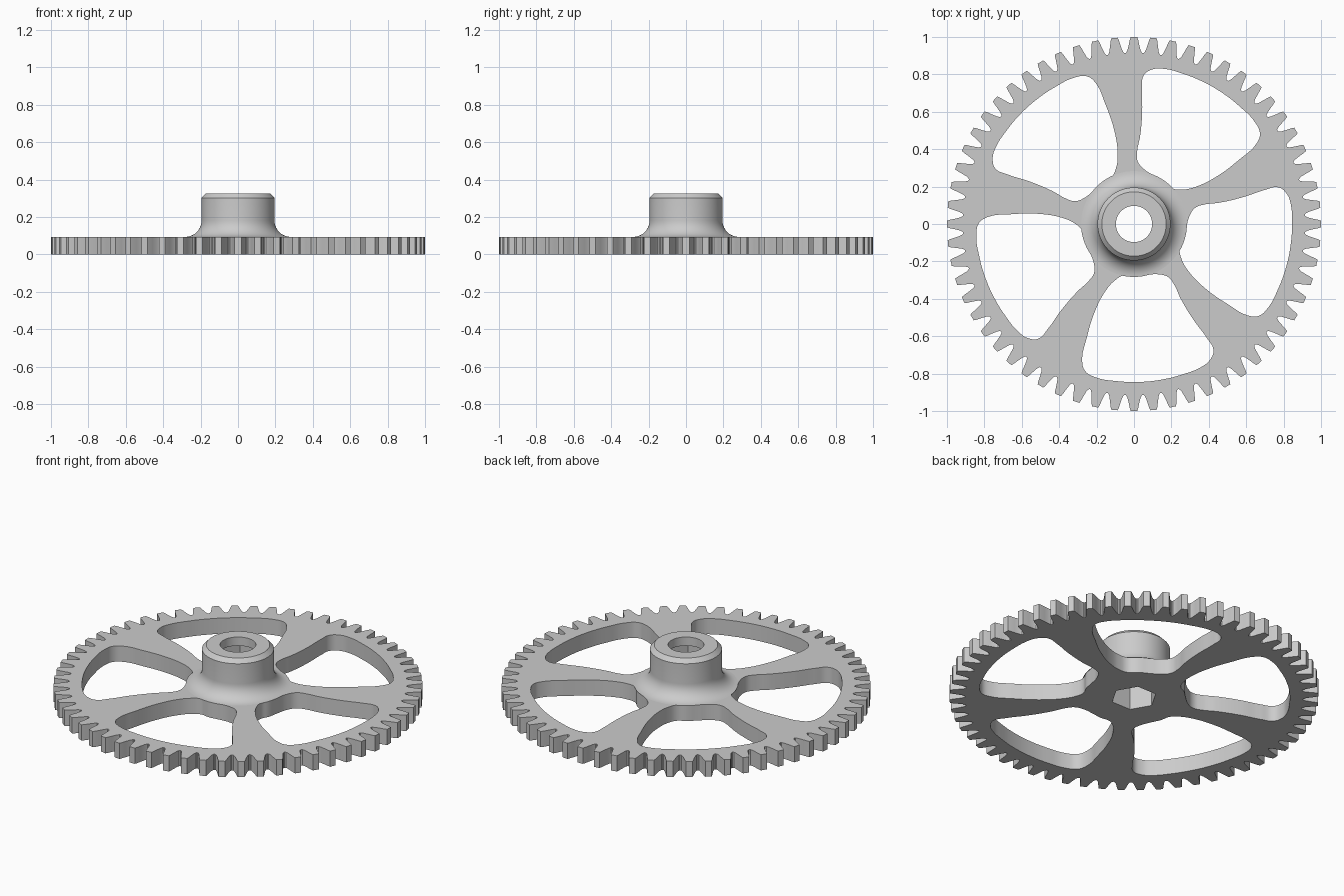
import bpy
import bmesh
from math import sin, cos, pi, radians, hypot

# Remove the default cube only
default_cube = bpy.data.objects.get("Cube")
if default_cube:
    bpy.data.objects.remove(default_cube, do_unlink=True)

TEETH = 60
SPOKES = 5
SEGMENTS = 96
PLATE_TOP = 0.094
HUB_TOP = 0.327
HEX_TOP = 0.275
HEX_RADIUS = 0.125
BORE_RADIUS = 0.097
HUB_RADIUS = 0.195
FILLET = 0.088


def make_material(name, value):
    material = bpy.data.materials.new(name)
    material.use_nodes = True
    colour = (value, value, value, 1)
    material.diffuse_color = colour
    material.node_tree.nodes["Principled BSDF"].inputs["Base Color"].default_value = colour
    return material


def polar(radius, degrees):
    angle = radians(degrees)
    return radius * cos(angle), radius * sin(angle)


def rotate(point, degrees):
    c, s = cos(radians(degrees)), sin(radians(degrees))
    return point[0] * c - point[1] * s, point[0] * s + point[1] * c


def add_outline(curve, points, smooth):
    """Add a closed outline, either straight-sided or smoothly curved."""
    if smooth:
        spline = curve.splines.new("BEZIER")
        spline.bezier_points.add(len(points) - 1)
        for knot, point in zip(spline.bezier_points, points):
            knot.co = (*point, 0)
            knot.handle_left_type = knot.handle_right_type = "AUTO"
        spline.resolution_u = 6
    else:
        spline = curve.splines.new("POLY")
        spline.points.add(len(points) - 1)
        for knot, point in zip(spline.points, points):
            knot.co = (*point, 0, 1)
    spline.use_cyclic_u = True


def finish(obj, material):
    """Assign the colour and smooth the rounded walls."""
    obj.data.materials.clear()
    obj.data.materials.append(material)
    bpy.ops.object.select_all(action="DESELECT")
    obj.select_set(True)
    bpy.context.view_layer.objects.active = obj
    bpy.ops.object.shade_smooth_by_angle(angle=radians(28))


def tooth_outline():
    """Repeat half a tooth, mirrored, around the rim."""
    half = [(2.6, 0.917), (2.15, 0.93), (1.65, 0.96), (1.3, 0.985), (1.0, 1.0)]
    tooth = [(-3, 0.914)] + [(-a, r) for a, r in half] + half[::-1]
    return [polar(r, a + i * 360 / TEETH) for i in range(TEETH) for a, r in tooth]


def window_outline():
    """One curved opening between two swept spokes."""
    rim = [polar(0.845, a) for a in (256, 264, 272, 280, 288, 295)]
    leading = [(0.405, -0.728), (0.425, -0.675), (0.39, -0.61), (0.32, -0.515),
               (0.25, -0.4), (0.215, -0.325), (0.183, -0.284), (0.13, -0.269)]
    inner = [polar(0.28, a) for a in (283, 270, 259)]
    trailing = [(-0.1, -0.3), (-0.15, -0.355), (-0.21, -0.47), (-0.253, -0.61),
                (-0.277, -0.73), (-0.262, -0.785)]
    return rim + leading + inner + trailing


def make_plate(material):
    """Toothed wheel with swept spokes and a hexagonal socket."""
    curve = bpy.data.curves.new("gear_plate", "CURVE")
    curve.dimensions = "2D"
    curve.fill_mode = "BOTH"
    curve.extrude = PLATE_TOP / 2
    add_outline(curve, tooth_outline(), False)
    window = window_outline()
    for i in range(SPOKES):
        add_outline(curve, [rotate(p, i * 360 / SPOKES) for p in window], True)
    add_outline(curve, [polar(HEX_RADIUS, i * 60) for i in range(6)], False)

    obj = bpy.data.objects.new("gear_plate", curve)
    bpy.context.collection.objects.link(obj)
    bpy.ops.object.select_all(action="DESELECT")
    obj.select_set(True)
    bpy.context.view_layer.objects.active = obj
    bpy.ops.object.convert(target="MESH")
    obj = bpy.context.view_layer.objects.active

    # Weld the caps to the walls and stand the plate on the ground
    bm = bmesh.new()
    bm.from_mesh(obj.data)
    bmesh.ops.remove_doubles(bm, verts=bm.verts, dist=0.0001)
    bmesh.ops.translate(bm, verts=bm.verts, vec=(0, 0, PLATE_TOP / 2))
    bmesh.ops.recalc_face_normals(bm, faces=bm.faces)
    bm.to_mesh(obj.data)
    bm.free()
    finish(obj, material)


def hex_radius(angle):
    return HEX_RADIUS * cos(pi / 6) / cos(angle % (pi / 3) - pi / 6)


def make_hub(material):
    """Chamfered collar with a round mouth over the hexagonal socket."""
    profile = [(None, PLATE_TOP), (None, HEX_TOP), (BORE_RADIUS, HEX_TOP),
               (BORE_RADIUS, HUB_TOP), (0.172, HUB_TOP), (HUB_RADIUS, 0.303)]
    steps = 10
    for i in range(steps + 1):
        a = pi / 2 * i / steps
        profile.append((HUB_RADIUS + FILLET * (1 - cos(a)),
                        PLATE_TOP + FILLET * (1 - sin(a))))

    bm = bmesh.new()
    rings = []
    for radius, z in profile:
        ring = []
        for i in range(SEGMENTS):
            a = 2 * pi * i / SEGMENTS
            r = hex_radius(a) if radius is None else radius
            ring.append(bm.verts.new((r * cos(a), r * sin(a), z)))
        rings.append(ring)
    for j, lower in enumerate(rings):
        upper = rings[(j + 1) % len(rings)]
        for i in range(SEGMENTS):
            k = (i + 1) % SEGMENTS
            bm.faces.new((lower[i], lower[k], upper[k], upper[i]))
    bmesh.ops.recalc_face_normals(bm, faces=bm.faces)
    mesh = bpy.data.meshes.new("hub")
    bm.to_mesh(mesh)
    bm.free()
    obj = bpy.data.objects.new("hub", mesh)
    bpy.context.collection.objects.link(obj)
    finish(obj, material)


grey = make_material("plain grey", 0.6)
make_plate(grey)
make_hub(grey)
